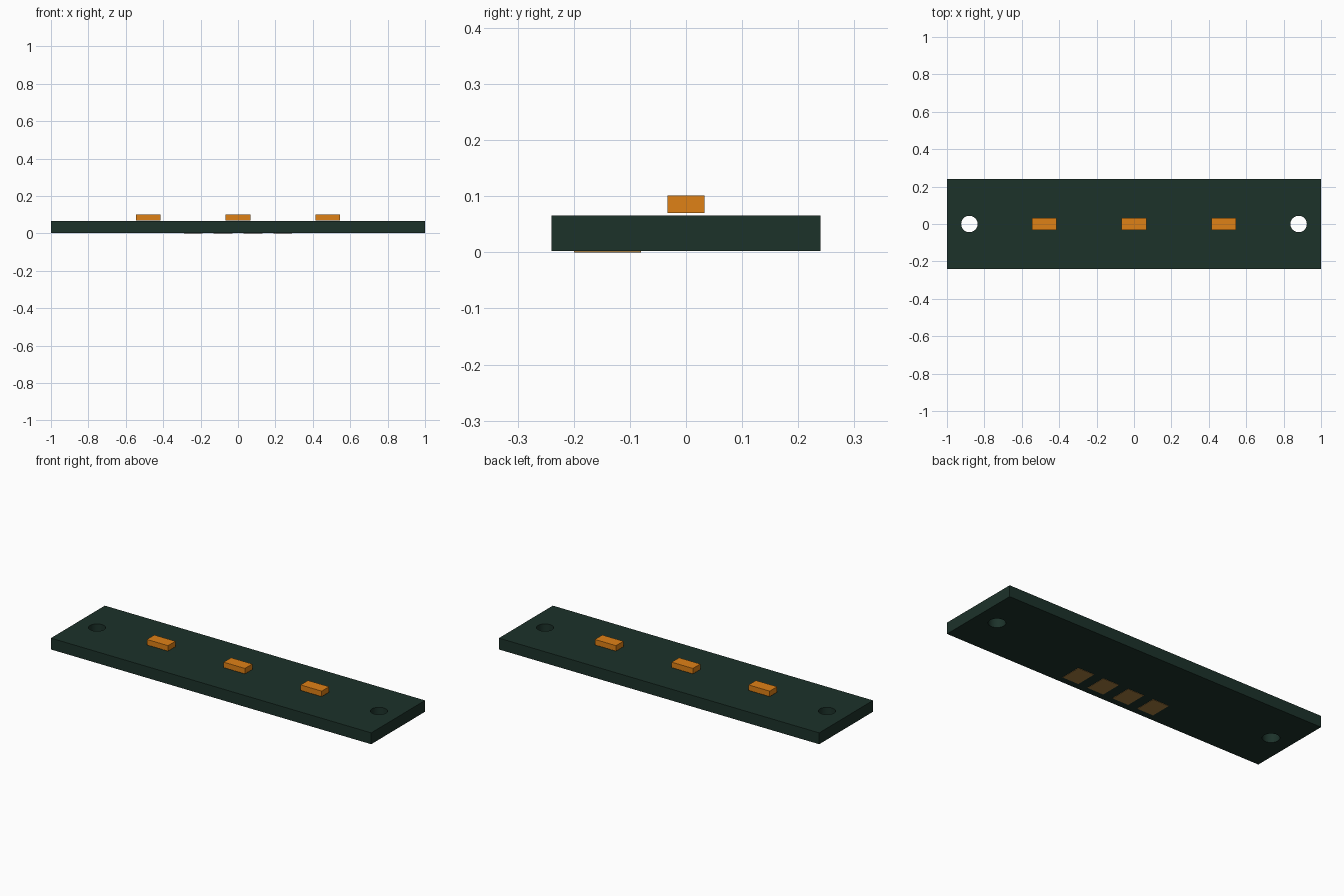
import bpy

if "Cube" in bpy.data.objects:
    bpy.data.objects.remove(bpy.data.objects["Cube"])


def material(name, color):
    m = bpy.data.materials.new(name)
    m.diffuse_color = (*color, 1)
    m.use_nodes = True
    m.node_tree.nodes["Principled BSDF"].inputs["Base Color"].default_value = m.diffuse_color
    return m


def box(name, center, size, mat):
    bpy.ops.mesh.primitive_cube_add(size=1, location=center)
    ob = bpy.context.object
    ob.name = name
    ob.scale = size
    bpy.ops.object.transform_apply(location=False, rotation=False, scale=True)
    ob.data.materials.append(mat)
    return ob


board_mat = material("board_green", (0.0116, 0.032, 0.023))
amber = material("amber", (0.74, 0.22, 0.008))
copper = material("copper", (0.386, 0.205, 0.053))

# circuit board with two mounting holes
board = box("circuit_board", (0, 0, 0.034), (2, 0.48, 0.064), board_mat)
for side in (-1, 1):
    bpy.ops.mesh.primitive_cylinder_add(vertices=32, radius=0.044, depth=0.3,
                                        location=(side * 0.88, 0, 0.034))
    cutter = bpy.context.object
    cutter.name = "hole_cutter"
    cutter.hide_render = True
    mod = board.modifiers.new("mounting_hole", 'BOOLEAN')
    mod.operation = 'DIFFERENCE'
    mod.solver = 'EXACT'
    mod.object = cutter
    bpy.context.view_layer.objects.active = board
    bpy.ops.object.modifier_apply(modifier=mod.name)
    bpy.data.objects.remove(cutter)

# keep the board edges crisp and the hole walls smooth
bpy.ops.object.select_all(action='DESELECT')
board.select_set(True)
bpy.context.view_layer.objects.active = board
bpy.ops.object.shade_smooth_by_angle()

# light blocks, just above the top face
for i in range(3):
    box(f"light_{i + 1}", ((i - 1) * 0.48, 0, 0.0855), (0.132, 0.066, 0.031), amber)

# solder pads on the underside
for i in range(4):
    box(f"solder_pad_{i + 1}", (-0.24 + i * 0.16, -0.14, 0.001), (0.1, 0.12, 0.002), copper)
